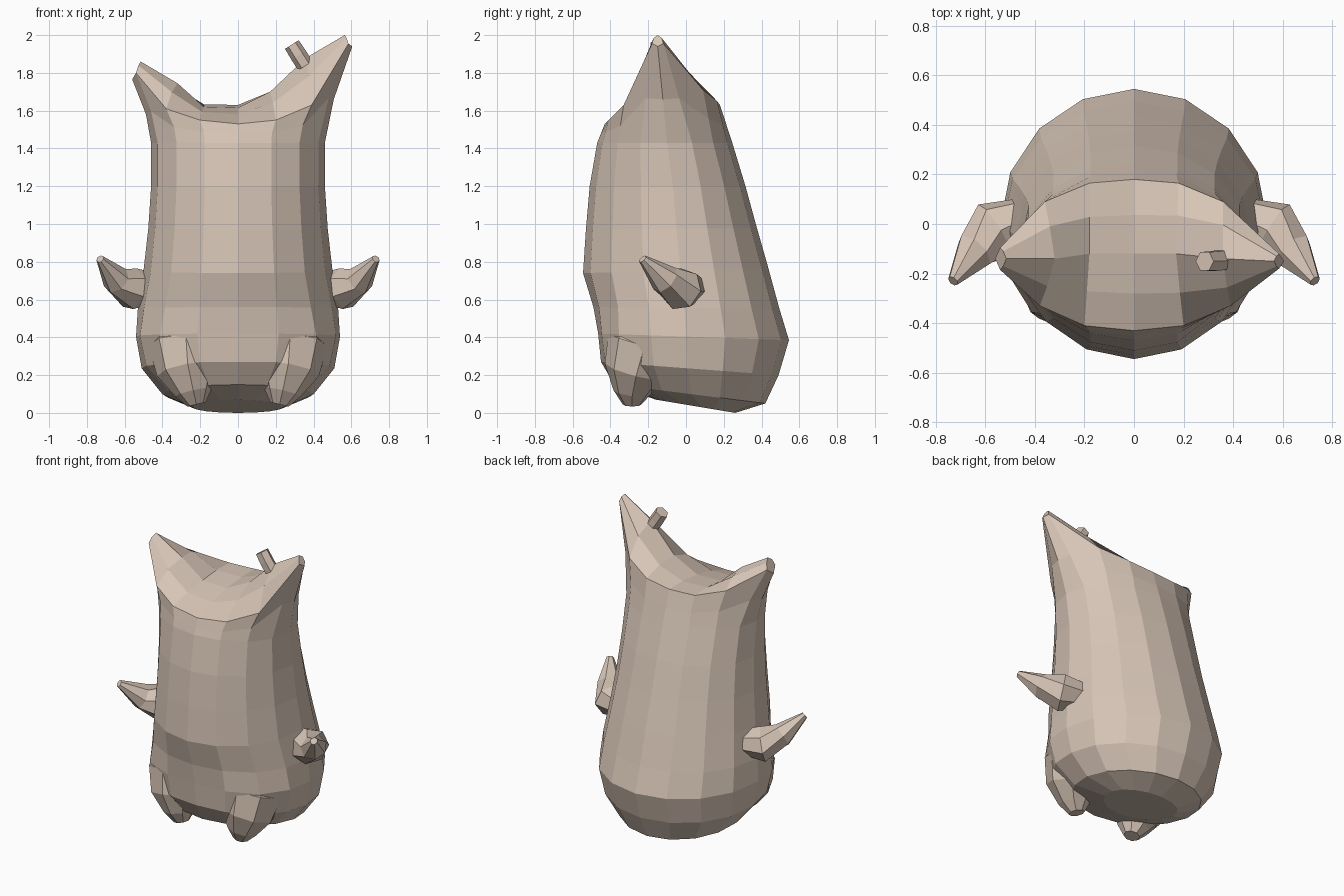
import bpy, bmesh, math
from mathutils import Vector

if "Cube" in bpy.data.objects:
    bpy.data.objects.remove(bpy.data.objects["Cube"])

skin = bpy.data.materials.new("skin")
skin.diffuse_color = (0.68, 0.56, 0.47, 1)
skin.use_nodes = True
skin.node_tree.nodes["Principled BSDF"].inputs["Base Color"].default_value = skin.diffuse_color


def make_object(name, bm):
    bmesh.ops.recalc_face_normals(bm, faces=bm.faces[:])
    mesh = bpy.data.meshes.new(name)
    bm.to_mesh(mesh)
    bm.free()
    mesh.materials.append(skin)
    obj = bpy.data.objects.new(name, mesh)
    bpy.context.collection.objects.link(obj)
    return obj


def bridge(bm, a, b):
    n = len(a)
    for i in range(n):
        bm.faces.new((a[i], a[(i + 1) % n], b[(i + 1) % n], b[i]))


def limb(name, path, sides, flat=1.0, mirror=False):
    """Tapered tube through (x, y, z, radius) points, with capped ends."""
    bm = bmesh.new()
    pts = [Vector(p[:3]) for p in path]
    rings = []
    for i, p in enumerate(path):
        d = (pts[min(i + 1, len(pts) - 1)] - pts[max(i - 1, 0)]).normalized()
        u = d.cross(Vector((0, 1, 0))).normalized()
        v = d.cross(u)
        rings.append([bm.verts.new(pts[i] + p[3] * (
            u * math.cos(k * math.tau / sides) * flat + v * math.sin(k * math.tau / sides)))
            for k in range(sides)])
    for a, b in zip(rings, rings[1:]):
        bridge(bm, a, b)
    bm.faces.new(rings[0])
    bm.faces.new(rings[-1])
    obj = make_object(name, bm)
    if mirror:
        obj.modifiers.new("mirror", 'MIRROR')
    return obj


# Body wall: half width, front y, side y, back y, front z, back z, thigh bulge
SIDES = 16
SECTIONS = [
    (0.24, -0.16, 0.08, 0.26, 0.07, 0.00, 0),
    (0.40, -0.38, 0.03, 0.42, 0.15, 0.05, 0),
    (0.51, -0.45, 0.01, 0.49, 0.27, 0.20, 0.06),
    (0.54, -0.465, 0.00, 0.545, 0.42, 0.385, 0.08),
    (0.53, -0.49, -0.01, 0.495, 0.56, 0.55, 0.03),
    (0.50, -0.545, -0.03, 0.435, 0.74, 0.77, 0),
    (0.475, -0.53, -0.05, 0.375, 0.97, 0.98, 0),
    (0.46, -0.51, -0.07, 0.315, 1.20, 1.20, 0),
    (0.46, -0.47, -0.10, 0.245, 1.43, 1.43, 0),
]
# Rim stations right to left: front, ridge and back points
RIM = [
    ((0.585, -0.18, 1.955), (0.565, -0.15, 2.00), (0.585, -0.12, 1.955)),
    ((0.39, -0.33, 1.63), (0.36, -0.14, 1.88), (0.36, 0.09, 1.71)),
    ((0.20, -0.41, 1.55), (0.17, -0.12, 1.70), (0.18, 0.165, 1.65)),
    ((0.00, -0.43, 1.53), (0.00, -0.12, 1.615), (0.00, 0.18, 1.63)),
    ((-0.20, -0.41, 1.55), (-0.18, -0.12, 1.62), (-0.18, 0.165, 1.63)),
    ((-0.38, -0.33, 1.61), (-0.32, -0.14, 1.745), (-0.36, 0.09, 1.68)),
    ((-0.54, -0.185, 1.80), (-0.515, -0.14, 1.86), (-0.54, -0.095, 1.80)),
]
TIPS = ((0.605, -0.15, 1.94), (-0.56, -0.14, 1.765))
ROUNDING = (0.01, 0.035, 0.02, 0.01, 0.01, 0.025, 0.012)

bm = bmesh.new()
rings = []
for w, yf, ys, yb, zf, zb, bulge in SECTIONS:
    ring = []
    for k in range(SIDES):
        a = k * math.tau / SIDES
        c, s = math.cos(a), math.sin(a)
        grow = 1 + bulge * math.sin(2 * a) ** 2 if s < 0 else 1
        y = ys + s * grow * ((yb - ys) if s > 0 else (ys - yf))
        z = zf + (zb - zf) * (y - yf) / (yb - yf)
        ring.append(bm.verts.new((w * c * grow, y, z)))
    rings.append(ring)

rim_points = ([TIPS[0]] + [r[2] for r in RIM] + [TIPS[1]] + [r[0] for r in reversed(RIM)])
shoulder = []
for v, p in zip(rings[-1], rim_points):
    q = v.co.lerp(Vector(p), 0.45)
    shoulder.append(bm.verts.new((q.x * 0.965, q.y, q.z)))
rim = [bm.verts.new(p) for p in rim_points]
rings += [shoulder, rim]
for a, b in zip(rings, rings[1:]):
    bridge(bm, a, b)
bm.faces.new(rings[0])

# Saddle-shaped top between the two horn tips, rounded across
back, front = rim[1:8], rim[:8:-1]
strips = []
for f, b, r, lift in zip(front, back, RIM, ROUNDING):
    top = Vector(r[1])
    row = [f]
    for p in (f.co, None, b.co):
        if p is None:
            row.append(bm.verts.new(top))
        else:
            out = Vector((0, 0.6 * (p.y - top.y) / abs(p.y - top.y), 0.8))
            row.append(bm.verts.new((p + top) / 2 + out * lift))
    strips.append(row + [b])
for a, b in zip(strips, strips[1:]):
    for i in range(4):
        bm.faces.new((a[i], a[i + 1], b[i + 1], b[i]))
bm.faces.new([rim[0]] + strips[0])
bm.faces.new([rim[8]] + strips[-1])
make_object("body_with_horns", bm)

# Small stub on the taller horn
limb("horn_stub", [(0.355, -0.145, 1.84, 0.045), (0.32, -0.15, 1.895, 0.045),
                   (0.285, -0.15, 1.95, 0.043)], 6)

# Flipper arms
limb("arms", [(0.44, 0.02, 0.66, 0.09), (0.56, -0.025, 0.655, 0.125),
              (0.645, -0.11, 0.705, 0.085), (0.73, -0.23, 0.815, 0.024)], 7, 0.9, True)

# Stubby legs
limb("legs", [(0.27, -0.18, 0.50, 0.13), (0.275, -0.22, 0.36, 0.20),
              (0.26, -0.265, 0.22, 0.17), (0.235, -0.285, 0.11, 0.10),
              (0.22, -0.285, 0.045, 0.05)], 8, 1.0, True)
